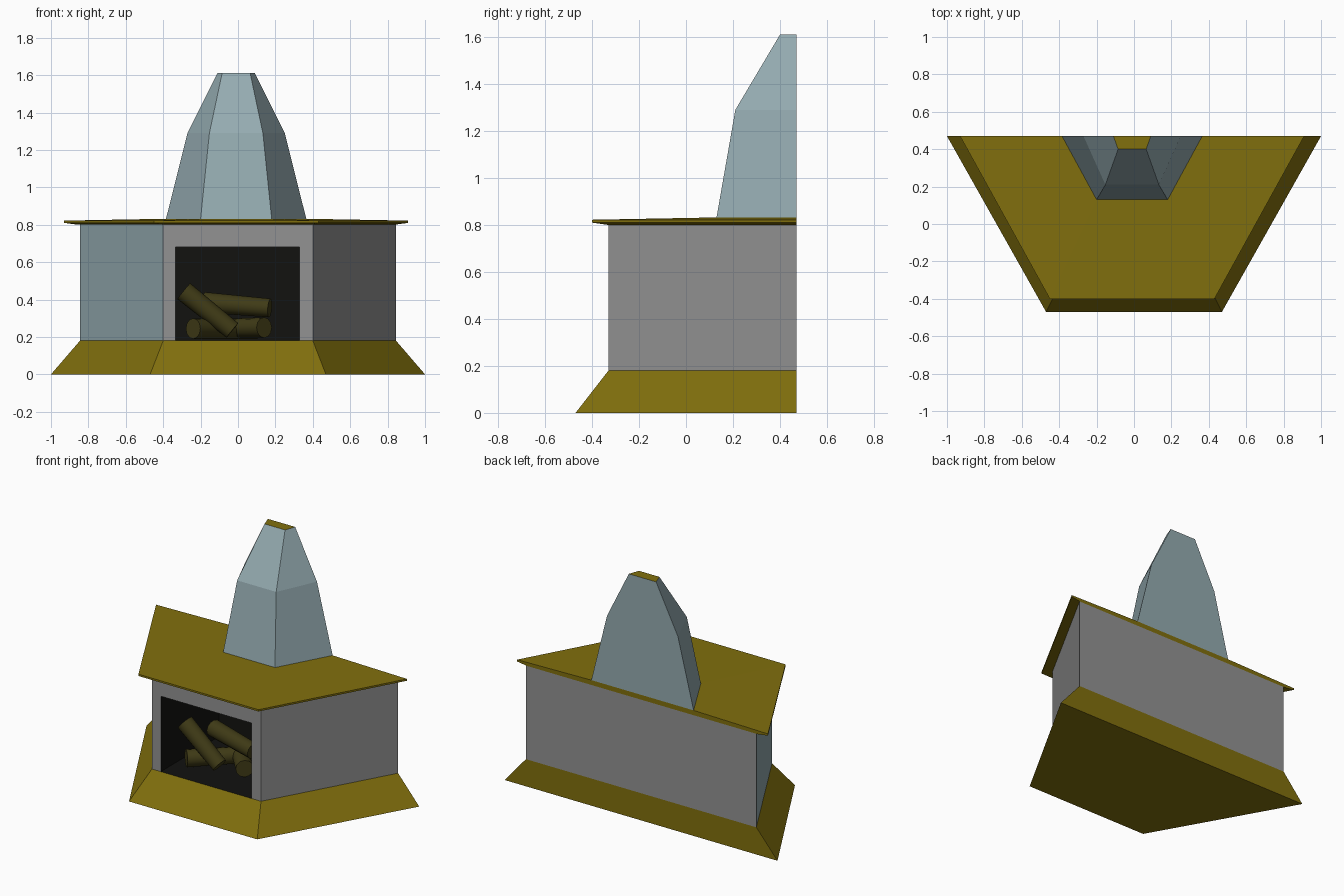
import bpy
from mathutils import Vector

if "Cube" in bpy.data.objects:
    bpy.data.objects.remove(bpy.data.objects["Cube"])

BACK = 0.47


def material(name, rgb):
    m = bpy.data.materials.new(name)
    m.diffuse_color = (*rgb, 1)
    m.use_nodes = True
    m.node_tree.nodes["Principled BSDF"].inputs["Base Color"].default_value = m.diffuse_color
    return m


olive = material("olive_stone", (0.22, 0.16, 0.004))
blue = material("pale_blue", (0.30, 0.41, 0.44))
grey = material("grey_plaster", (0.29, 0.29, 0.29))
soot = material("soot", (0.006, 0.006, 0.005))
bark = material("bark", (0.05, 0.043, 0.008))


def build(name, verts, faces, mats, slots=None):
    me = bpy.data.meshes.new(name)
    me.from_pydata(verts, [], faces)
    for m in mats:
        me.materials.append(m)
    for p, s in zip(me.polygons, slots or []):
        p.material_index = s
    ob = bpy.data.objects.new(name, me)
    bpy.context.collection.objects.link(ob)
    return ob


def loft(name, rings, mats, cx=0.0, bottom=False, top=False, top_slot=0):
    """Stack of trapezoids against the wall: (z, front y, front half width, back half width)."""
    verts, faces = [], []
    for z, yf, f, b in rings:
        verts += [(cx - f, yf, z), (cx + f, yf, z), (cx + b, BACK, z), (cx - b, BACK, z)]
    for k in range(0, 4 * (len(rings) - 1), 4):
        for i in range(4):
            j = (i + 1) % 4
            faces.append((k + i, k + j, k + j + 4, k + i + 4))
    slots = [0] * len(faces)
    if bottom:
        faces.append((3, 2, 1, 0))
        slots.append(0)
    if top:
        n = len(verts)
        faces.append((n - 4, n - 3, n - 2, n - 1))
        slots.append(top_slot)
    return build(name, verts, faces, mats, slots)


# plinth with splayed sides
loft("plinth", [(0, -0.47, 0.47, 1.0), (0.18, -0.33, 0.40, 0.845)], [olive], bottom=True)

# body with recessed firebox
F, Z0, Z1, ZO, D = -0.33, 0.18, 0.80, 0.68, 0.28
L, R = -0.335, 0.33
body_verts = [
    (-0.40, F, Z0), (L, F, Z0), (L, F, ZO), (R, F, ZO), (R, F, Z0), (0.40, F, Z0),
    (0.40, F, Z1), (-0.40, F, Z1),
    (0.845, BACK, Z0), (0.845, BACK, Z1), (-0.845, BACK, Z0), (-0.845, BACK, Z1),
    (L, D, Z0), (L, D, ZO), (R, D, ZO), (R, D, Z0),
]
body_faces = [
    (0, 1, 2, 7), (2, 3, 6, 7), (4, 5, 6, 3),              # front surround
    (5, 8, 9, 6), (8, 10, 11, 9), (10, 0, 7, 11),          # right, back, left
    (1, 12, 13, 2), (2, 13, 14, 3), (3, 14, 15, 4),        # firebox left, roof, right
    (12, 15, 14, 13), (1, 4, 15, 12),                      # firebox back, floor
]
build("body", body_verts, body_faces, [grey, blue, soot], [0] * 5 + [1] + [2] * 5)

# mantel slab, rising slightly to the hood foot
loft("mantel", [(0.80, -0.33, 0.40, 0.845), (0.81, -0.40, 0.44, 0.92),
                (0.822, -0.40, 0.44, 0.92), (0.832, 0.13, 0.19, 0.375)],
     [olive], cx=-0.01, bottom=True)

# tapering chimney hood with an olive cap
loft("hood", [(0.832, 0.13, 0.19, 0.375), (1.29, 0.21, 0.143, 0.26), (1.61, 0.40, 0.075, 0.10)],
     [blue, olive], cx=-0.01, top=True, top_slot=1)

# stacked logs
logs = [
    ((-0.29, -0.14, 0.445), (-0.03, -0.15, 0.235)),
    ((-0.18, 0.00, 0.385), (0.17, -0.08, 0.355)),
    ((-0.24, -0.20, 0.245), (0.10, 0.14, 0.24)),
    ((0.14, -0.13, 0.25), (-0.12, 0.16, 0.245)),
]
for i, (a, b) in enumerate(logs):
    a, b = Vector(a), Vector(b)
    bpy.ops.mesh.primitive_cone_add(vertices=12, radius1=0.055, radius2=0.05,
                                    depth=(b - a).length, location=(a + b) / 2)
    log = bpy.context.object
    log.name = f"log_{i + 1}"
    log.rotation_euler = (b - a).to_track_quat('Z', 'Y').to_euler()
    log.data.materials.append(bark)
    bpy.ops.object.shade_smooth_by_angle()
